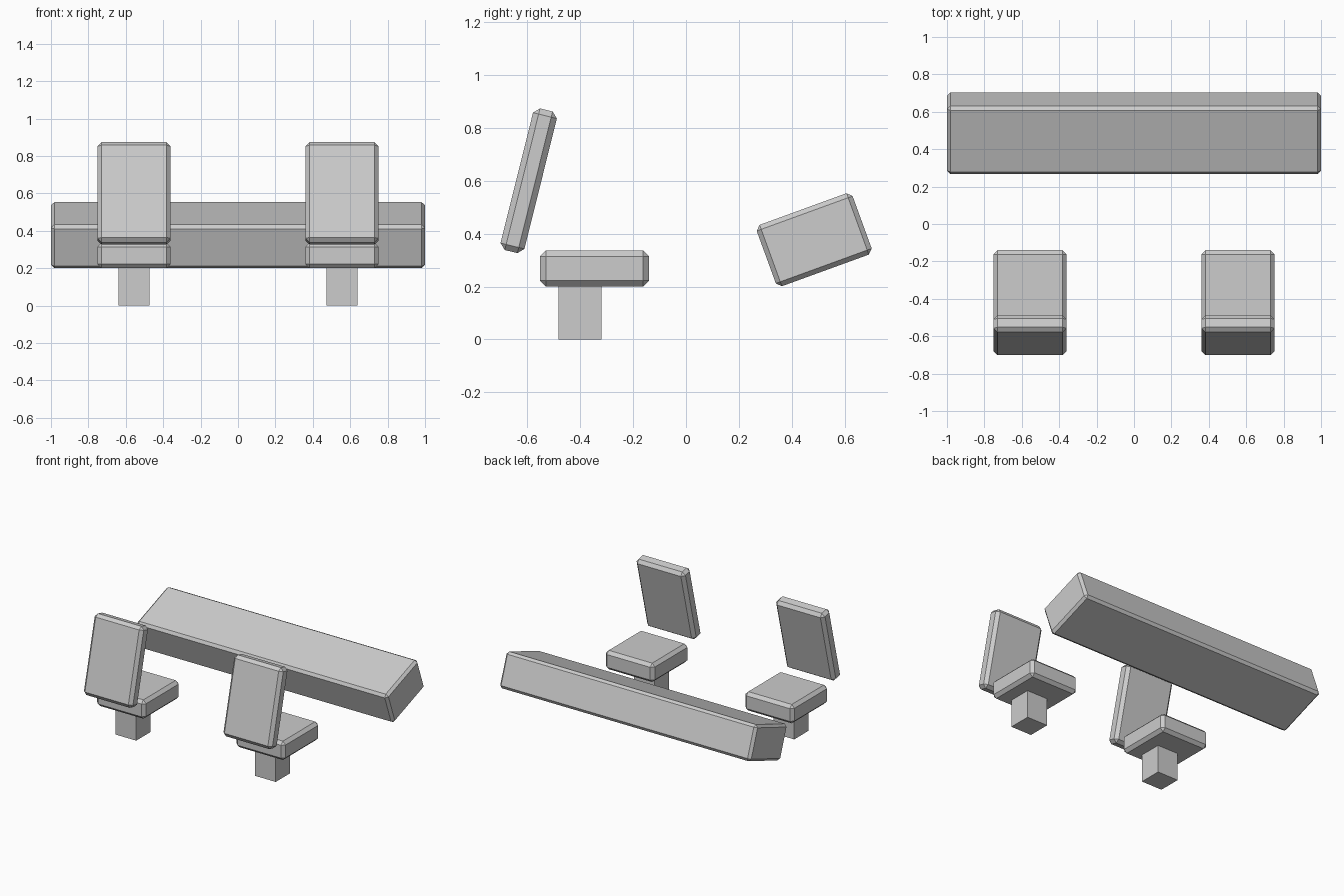
import bpy, bmesh, math
from mathutils import Matrix

if "Cube" in bpy.data.objects:
    bpy.data.objects.remove(bpy.data.objects["Cube"])

grey = bpy.data.materials.new("plain_grey")
grey.diffuse_color = (0.604, 0.604, 0.604, 1)
grey.use_nodes = True
grey.node_tree.nodes["Principled BSDF"].inputs["Base Color"].default_value = grey.diffuse_color


def block(name, size, location, tilt=0.0, chamfer=0.0):
    """Box with chamfered edges, tilted about x (degrees)."""
    bm = bmesh.new()
    bmesh.ops.create_cube(bm, size=1, matrix=Matrix.Diagonal((*size, 1)))
    if chamfer:
        bmesh.ops.bevel(bm, geom=bm.edges[:], offset=chamfer, segments=1,
                        affect='EDGES', profile=0.5)
    mesh = bpy.data.meshes.new(name)
    bm.to_mesh(mesh)
    bm.free()
    mesh.materials.append(grey)
    ob = bpy.data.objects.new(name, mesh)
    ob.location = location
    ob.rotation_euler.x = math.radians(tilt)
    bpy.context.collection.objects.link(ob)
    return ob


# Long tilted console
block("console", (2.0, 0.386, 0.247), (0, 0.485, 0.377), 20, 0.018)

# Two chairs: post, seat cushion and leaning backrest
for side, x in (("left", -0.556), ("right", 0.556)):
    block(side + "_post", (0.166, 0.164, 0.2), (x, -0.401, 0.1))
    block(side + "_seat", (0.39, 0.412, 0.136), (x, -0.346, 0.268), 0, 0.022)
    block(side + "_backrest", (0.39, 0.093, 0.552), (x, -0.595, 0.6), -14, 0.022)
